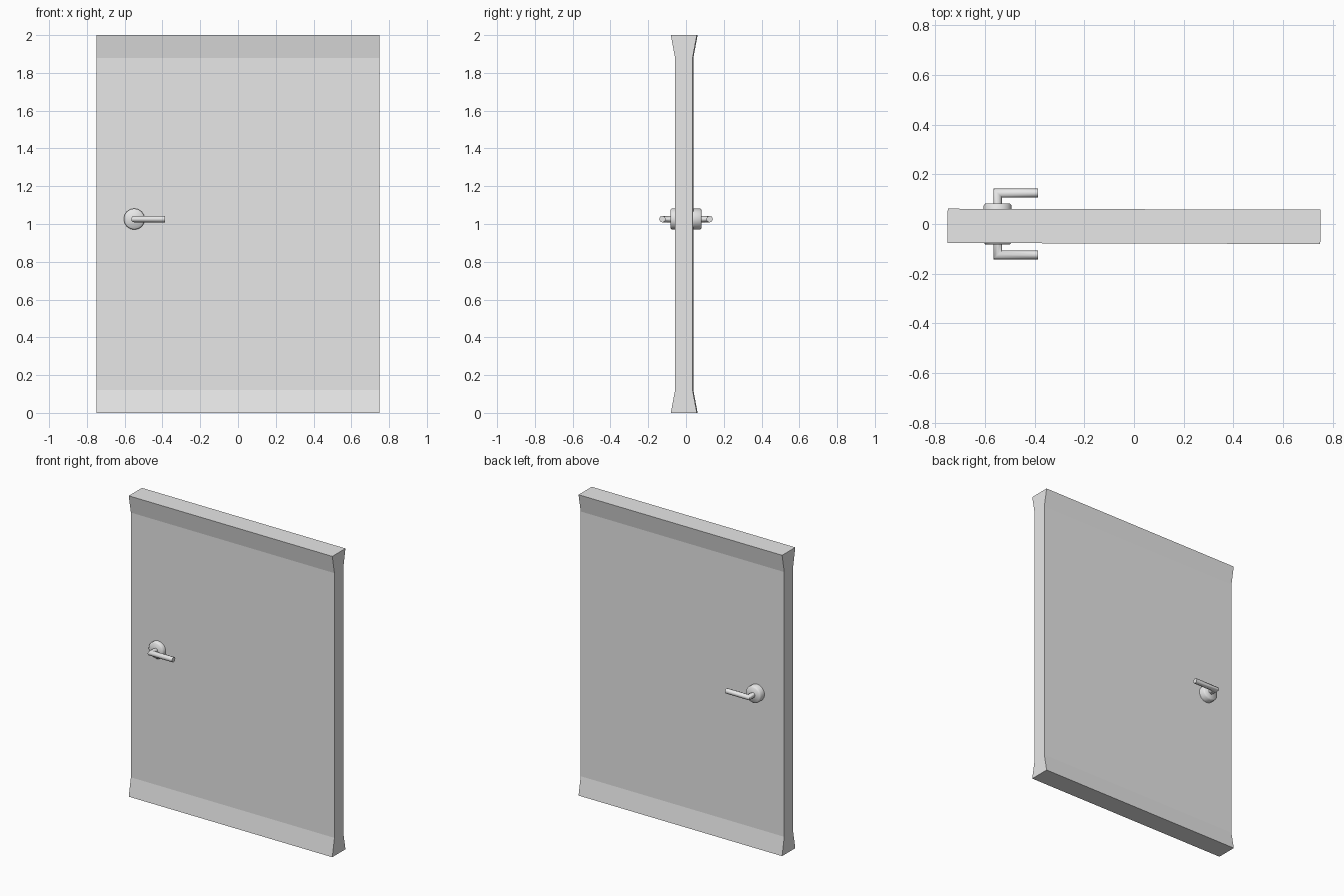
import bpy, bmesh
from math import cos, sin, pi, radians

cube = bpy.data.objects.get("Cube")
if cube:
    bpy.data.objects.remove(cube, do_unlink=True)

grey = bpy.data.materials.new("light_grey")
grey.use_nodes = True
grey.diffuse_color = (0.8, 0.8, 0.8, 1)
grey.node_tree.nodes["Principled BSDF"].inputs["Base Color"].default_value = (0.8, 0.8, 0.8, 1)


def loft(name, rings, smooth=False):
    """Skin a list of equal-length closed rings and cap both ends."""
    bm = bmesh.new()
    loops = [[bm.verts.new(p) for p in ring] for ring in rings]
    n = len(loops[0])
    for low, high in zip(loops, loops[1:]):
        for i in range(n):
            j = (i + 1) % n
            bm.faces.new((low[i], low[j], high[j], high[i]))
    bm.faces.new(loops[0])
    bm.faces.new(loops[-1])
    bmesh.ops.recalc_face_normals(bm, faces=bm.faces)
    mesh = bpy.data.meshes.new(name)
    bm.to_mesh(mesh)
    bm.free()
    mesh.materials.append(grey)
    obj = bpy.data.objects.new(name, mesh)
    bpy.context.collection.objects.link(obj)
    if smooth:
        bpy.ops.object.select_all(action='DESELECT')
        obj.select_set(True)
        bpy.context.view_layer.objects.active = obj
        bpy.ops.object.shade_smooth_by_angle(angle=radians(50))
    return obj


def circle(radius, sides):
    return [(radius * cos(2 * pi * i / sides), radius * sin(2 * pi * i / sides))
            for i in range(sides)]


# Door leaf: a slab flaring out at the top and bottom, turned very slightly
HALF_WIDTH, THIN, THICK = 0.75, 0.0465, 0.069
leaf = loft("door_leaf", [
    [(sx * HALF_WIDTH, sy * t, z) for sx, sy in ((-1, -1), (1, -1), (1, 1), (-1, 1))]
    for z, t in ((0, THICK), (0.12, THIN), (1.88, THIN), (2, THICK))])
leaf.location.y = -0.0095
leaf.rotation_euler.z = -0.0027

# Handles, one on each face
X, Z, TIP = -0.549, 1.026, -0.386
for side, label in ((-1, "front"), (1, "back")):
    # Round plate with a softened rim
    loft(label + "_handle_plate", [
        [(X + a, side * y, Z + c) for a, c in circle(r, 16)]
        for y, r in ((0.025, 0.056), (0.075, 0.056), (0.083, 0.049))], True)

    # Lever: a shank mitred into a grip that points to the middle of the door
    ring, grip_y = circle(0.0175, 8), 0.1245
    loft(label + "_handle_lever", [
        [(X + a, side * 0.06, Z + c) for a, c in ring],
        [(X + a, side * (grip_y - a), Z + c) for a, c in ring],
        [(TIP, side * (grip_y - a), Z + c) for a, c in ring]], True)
